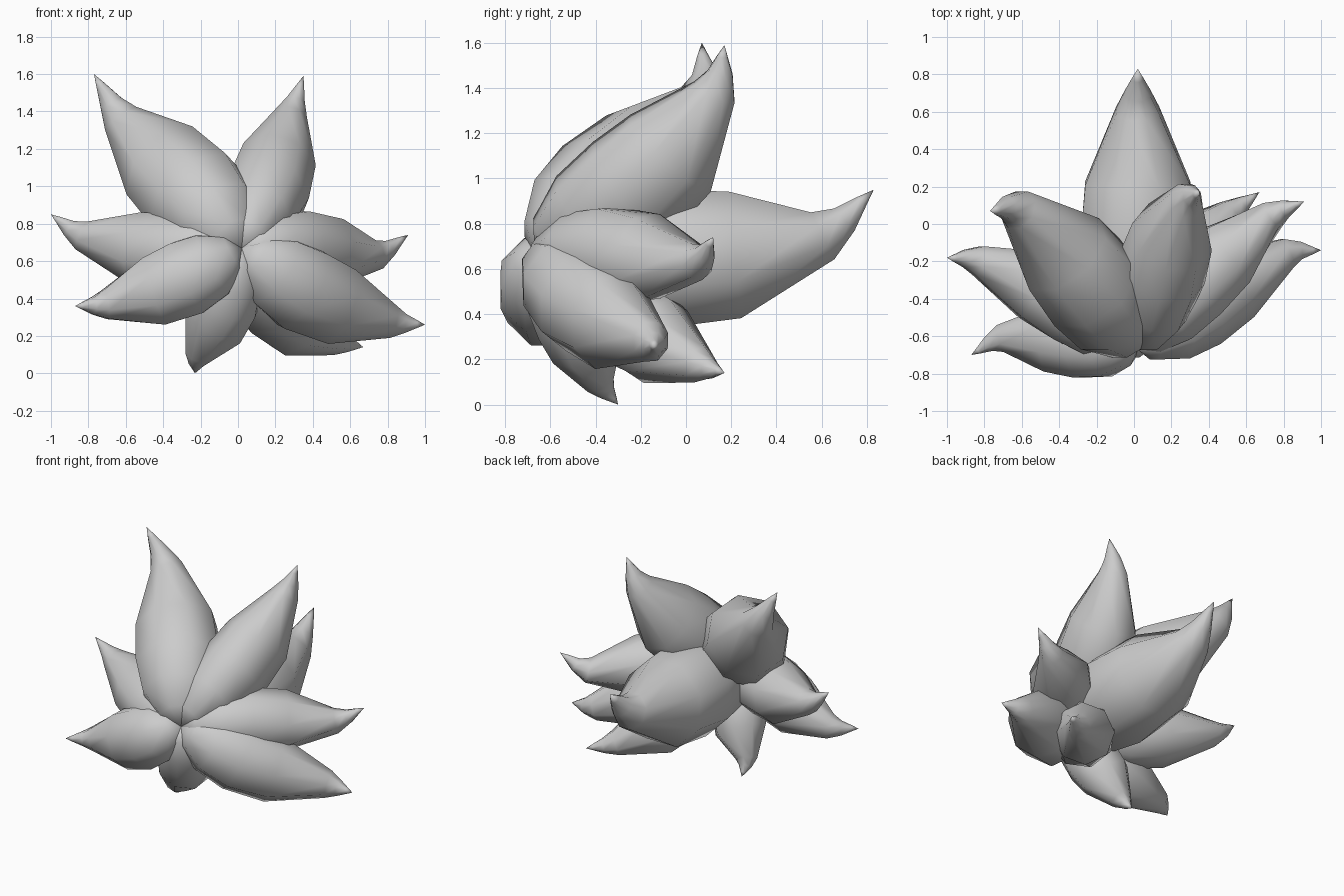
import bpy, bmesh, math
from mathutils import Vector

cube = bpy.data.objects.get("Cube")
if cube:
    bpy.data.objects.remove(cube)

mat = bpy.data.materials.new("leaf_grey")
mat.use_nodes = True
GREY = (0.6, 0.6, 0.6, 1)
mat.diffuse_color = GREY
mat.node_tree.nodes["Principled BSDF"].inputs["Base Color"].default_value = GREY

SIDES = 8
FLAT = math.cos(math.pi / SIDES)        # flat-to-corner ratio of a section
HEART = Vector((0.02, -0.67, 0.67))     # point where all leaves meet
# position along the leaf, relative thickness
PROFILE = [(0.06, 0.48), (0.2, 0.87), (0.38, 1.0), (0.57, 0.92),
           (0.83, 0.38), (0.9, 0.22), (0.96, 0.09)]


def centre_line(points, t):
    """Smooth path through heart, belly, neck and tip."""
    keys = [0, 0.46, 0.82, 1]
    i = 0 if t < keys[1] else 1 if t < keys[2] else 2
    u = (t - keys[i]) / (keys[i + 1] - keys[i])

    def slope(k):
        a, b = max(k - 1, 0), min(k + 1, 3)
        return (points[b] - points[a]) / (keys[b] - keys[a])
    span = keys[i + 1] - keys[i]
    p, q = points[i], points[i + 1]
    m, n = slope(i) * span, slope(i + 1) * span
    return (p * (2*u**3 - 3*u*u + 1) + m * (u**3 - 2*u*u + u)
            + q * (3*u*u - 2*u**3) + n * (u**3 - u*u))


def leaf(name, belly, neck, tip, width, depth, inner=(0, -1, 0)):
    """Plump pointed leaf; inner is the direction of its upper face."""
    path = [HEART, Vector(belly), Vector(neck), Vector(tip)]
    bm = bmesh.new()
    rings = []
    for t, r in PROFILE:
        c = centre_line(path, t)
        along = (centre_line(path, t + 0.03) - centre_line(path, t - 0.03)).normalized()
        side = along.cross(Vector(inner)).normalized()
        up = side.cross(along)
        ring = []
        for k in range(SIDES):
            a = math.tau * (k + 0.5) / SIDES
            ring.append(bm.verts.new(c + side * math.cos(a) * r * width / 2 / FLAT
                                     + up * math.sin(a) * r * depth / 2 / FLAT))
        rings.append(ring)
    root, point = bm.verts.new(path[0]), bm.verts.new(path[3])
    for k in range(SIDES):
        j = (k + 1) % SIDES
        bm.faces.new((root, rings[0][j], rings[0][k]))
        bm.faces.new((point, rings[-1][k], rings[-1][j]))
        for a, b in zip(rings, rings[1:]):
            bm.faces.new((a[k], a[j], b[j], b[k]))
    bmesh.ops.recalc_face_normals(bm, faces=bm.faces)
    mesh = bpy.data.meshes.new(name)
    bm.to_mesh(mesh)
    bm.free()
    mesh.materials.append(mat)
    ob = bpy.data.objects.new(name, mesh)
    bpy.context.collection.objects.link(ob)
    bpy.ops.object.select_all(action='DESELECT')
    ob.select_set(True)
    bpy.context.view_layer.objects.active = ob
    bpy.ops.object.shade_smooth_by_angle(angle=math.radians(60))


# Upper and back leaves
leaf("upper_right_leaf", (-0.28, -0.27, 1.0), (-0.61, 0.07, 1.34), (-0.77, 0.07, 1.6), 0.55, 0.54)
leaf("upper_left_leaf", (0.17, -0.17, 1.01), (0.28, 0.12, 1.37), (0.35, 0.17, 1.59), 0.44, 0.51)
leaf("back_leaf", (0.02, 0.05, 0.65), (0.02, 0.59, 0.74), (0.02, 0.83, 0.95), 0.61, 0.61, (0, 0, 1))
# Side leaves
leaf("right_leaf", (-0.4, -0.39, 0.65), (-0.82, -0.2, 0.73), (-1, -0.18, 0.85), 0.42, 0.42)
leaf("left_leaf", (0.38, -0.27, 0.66), (0.73, 0.04, 0.63), (0.91, 0.12, 0.74), 0.41, 0.41)
# Lower leaves
leaf("lower_right_leaf", (-0.34, -0.62, 0.48), (-0.7, -0.61, 0.37), (-0.87, -0.7, 0.36), 0.41, 0.39)
leaf("bottom_leaf", (-0.09, -0.47, 0.33), (-0.21, -0.38, 0.1), (-0.23, -0.3, 0), 0.36, 0.34)
leaf("lower_left_leaf", (0.4, -0.41, 0.42), (0.81, -0.16, 0.28), (1, -0.14, 0.26), 0.46, 0.42)
leaf("low_back_leaf", (0.24, -0.22, 0.34), (0.51, 0.05, 0.18), (0.67, 0.17, 0.14), 0.41, 0.4)
